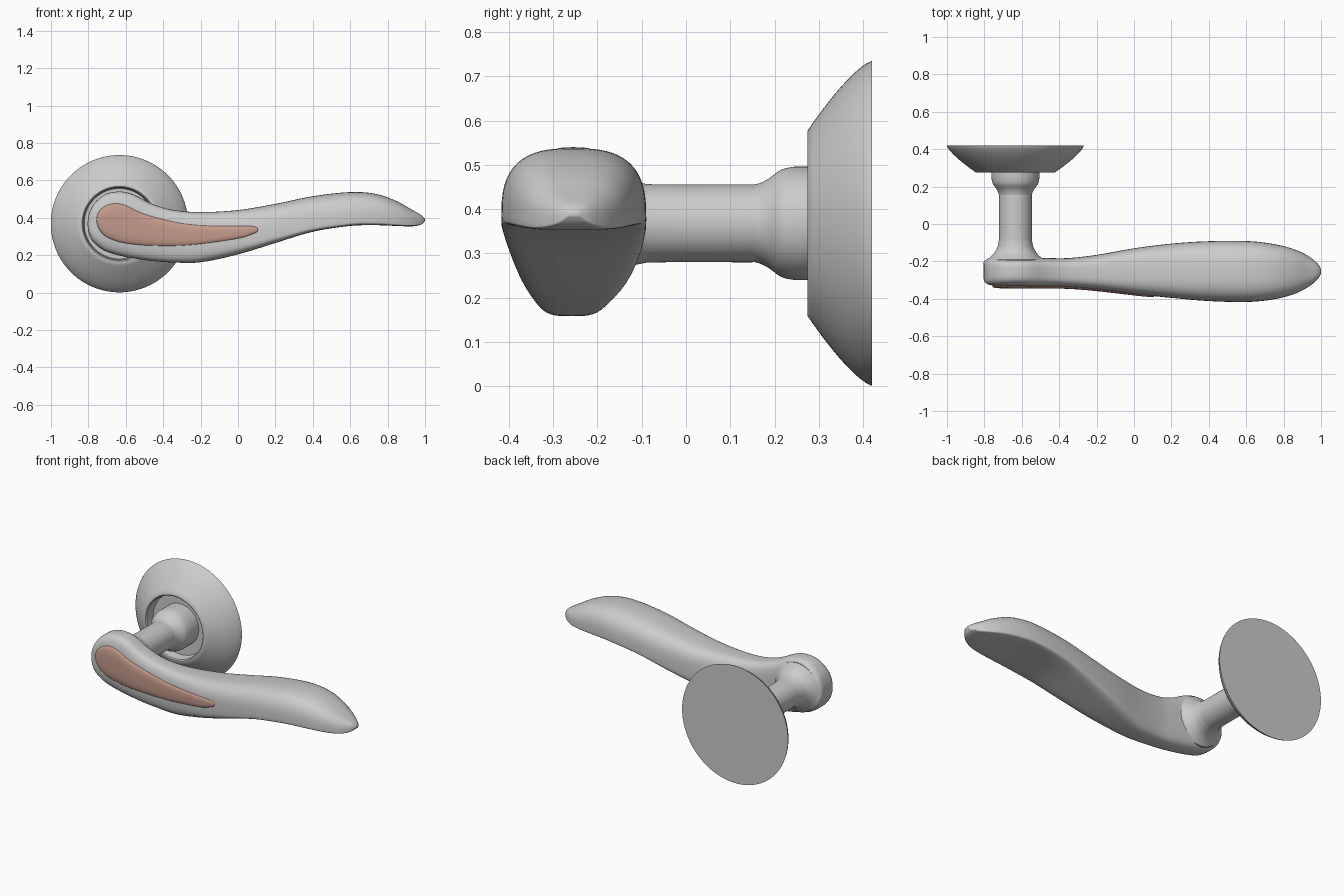
import bpy, bmesh, math

if "Cube" in bpy.data.objects:
    bpy.data.objects.remove(bpy.data.objects["Cube"])

CX, CZ = -0.634, 0.368   # axis of rosette and neck


def finish(name, bm, angle=35):
    bmesh.ops.remove_doubles(bm, verts=bm.verts, dist=0.0004)
    bmesh.ops.recalc_face_normals(bm, faces=bm.faces)
    me = bpy.data.meshes.new(name)
    bm.to_mesh(me)
    bm.free()
    ob = bpy.data.objects.new(name, me)
    bpy.context.collection.objects.link(ob)
    bpy.ops.object.select_all(action='DESELECT')
    ob.select_set(True)
    bpy.context.view_layer.objects.active = ob
    bpy.ops.object.shade_smooth_by_angle(angle=math.radians(angle))
    return ob


def skin(bm, rings):
    n = len(rings[0])
    for a, b in zip(rings, rings[1:]):
        for i in range(n):
            j = (i + 1) % n
            bm.faces.new((a[i], a[j], b[j], b[i]))
    bm.faces.new(rings[0])
    bm.faces.new(rings[-1])


def smooth_rows(rows, steps):
    """Catmull-Rom interpolation of table rows."""
    out = []
    for i in range(len(rows) - 1):
        p = [rows[max(0, min(len(rows) - 1, i + k))] for k in (-1, 0, 1, 2)]
        for s in range(steps):
            t = s / steps
            out.append([0.5 * (2 * b + (c - a) * t + (2 * a - 5 * b + 4 * c - d) * t * t
                               + (3 * b - a - 3 * c + d) * t ** 3)
                        for a, b, c, d in zip(*p)])
    return out + [list(rows[-1])]


def lathe(name, profile, seg=96):
    """Revolve (radius, y) profile around the neck axis."""
    bm = bmesh.new()
    rings = [[bm.verts.new((CX + r * math.cos(2 * math.pi * k / seg), y,
                            CZ + r * math.sin(2 * math.pi * k / seg)))
              for k in range(seg)] for r, y in profile]
    skin(bm, rings)
    return finish(name, bm)


def power(v, e):
    return math.copysign(abs(v) ** e, v)


def loft(name, rows, section, seg=56, steps=6):
    """Rows of (x, bottom, top, back, front) become superellipse sections."""
    bm = bmesh.new()
    rings = []
    for x, bot, top, back, front in smooth_rows(rows, steps):
        f, n_top, n_bot = section(x)
        h = max(top - bot, 0.002)
        zc, yc, hy = bot + f * h, (back + front) / 2, max((back - front) / 2, 0.002)
        ring = []
        for k in range(seg):
            a = 2 * math.pi * k / seg
            c, s = math.cos(a), math.sin(a)
            n, hz = (n_top, h * (1 - f)) if s >= 0 else (n_bot, h * f)
            ring.append(bm.verts.new((x, yc + hy * power(c, 2 / n), zc + hz * power(s, 2 / n))))
        rings.append(ring)
    skin(bm, rings)
    return finish(name, bm, 40)


# wall rosette with recessed front
dome = [(0.367 - 0.157 * t ** 1.35, 0.42 - 0.145 * t) for t in [i / 12 for i in range(13)]]
lathe("rosette", [(0.001, 0.42)] + dome + [(0.2, 0.275), (0.194, 0.28), (0.188, 0.335), (0.001, 0.335)])

# neck between rosette and lever, flared at both ends
curve = smooth_rows([(0.128, 0.245), (0.121, 0.215), (0.1, 0.185), (0.089, 0.16), (0.088, 0.13),
                     (0.088, -0.06), (0.091, -0.1), (0.101, -0.135), (0.122, -0.165), (0.152, -0.19)], 5)
lathe("neck", [(0.001, 0.34), (0.128, 0.34), (0.128, 0.28)] + curve + [(0.152, -0.22), (0.001, -0.22)])


# lever body: boxy head, flat underside with crisp edges towards the tip
def lever_section(x):
    t = max(0.0, min(1.0, (x + 0.35) / 0.95))
    t = t * t * (3 - 2 * t)
    return 0.5 - 0.34 * t, 3.6 - 0.8 * t, 3.6 + 2.4 * t


lever = [
    (-0.804, 0.36, 0.375, -0.205, -0.295),
    (-0.797, 0.315, 0.42, -0.195, -0.312),
    (-0.77, 0.265, 0.475, -0.183, -0.326),
    (-0.71, 0.222, 0.525, -0.178, -0.331),
    (-0.635, 0.198, 0.54, -0.177, -0.332),
    (-0.56, 0.183, 0.525, -0.178, -0.333),
    (-0.46, 0.169, 0.475, -0.182, -0.334),
    (-0.35, 0.161, 0.442, -0.182, -0.337),
    (-0.2, 0.162, 0.43, -0.165, -0.35),
    (0.0, 0.204, 0.441, -0.13, -0.374),
    (0.2, 0.265, 0.474, -0.105, -0.395),
    (0.4, 0.325, 0.515, -0.092, -0.412),
    (0.6, 0.356, 0.537, -0.091, -0.417),
    (0.74, 0.36, 0.527, -0.106, -0.404),
    (0.85, 0.356, 0.488, -0.133, -0.377),
    (0.93, 0.354, 0.443, -0.17, -0.338),
    (0.98, 0.364, 0.414, -0.21, -0.297),
    (1.0, 0.384, 0.394, -0.24, -0.266),
]
loft("lever", lever, lever_section)

# coloured teardrop inlay on the front of the lever
inlay_rows = [
    (-0.757, 0.386, 0.398, -0.335),
    (-0.745, 0.34, 0.432, -0.341),
    (-0.71, 0.3, 0.463, -0.344),
    (-0.66, 0.277, 0.477, -0.345),
    (-0.6, 0.262, 0.467, -0.345),
    (-0.5, 0.25, 0.422, -0.345),
    (-0.35, 0.245, 0.382, -0.347),
    (-0.2, 0.255, 0.362, -0.359),
    (0.0, 0.285, 0.358, -0.382),
    (0.07, 0.307, 0.358, -0.389),
    (0.098, 0.319, 0.351, -0.39),
    (0.107, 0.333, 0.338, -0.389),
]
inlay = loft("inlay", [(x, b, t, y + 0.05, y) for x, b, t, y in inlay_rows],
             lambda x: (0.5, 3, 3))
mat = bpy.data.materials.new("brown_inlay")
mat.diffuse_color = (0.55, 0.32, 0.26, 1)
mat.use_nodes = True
mat.node_tree.nodes["Principled BSDF"].inputs["Base Color"].default_value = mat.diffuse_color
inlay.data.materials.append(mat)
